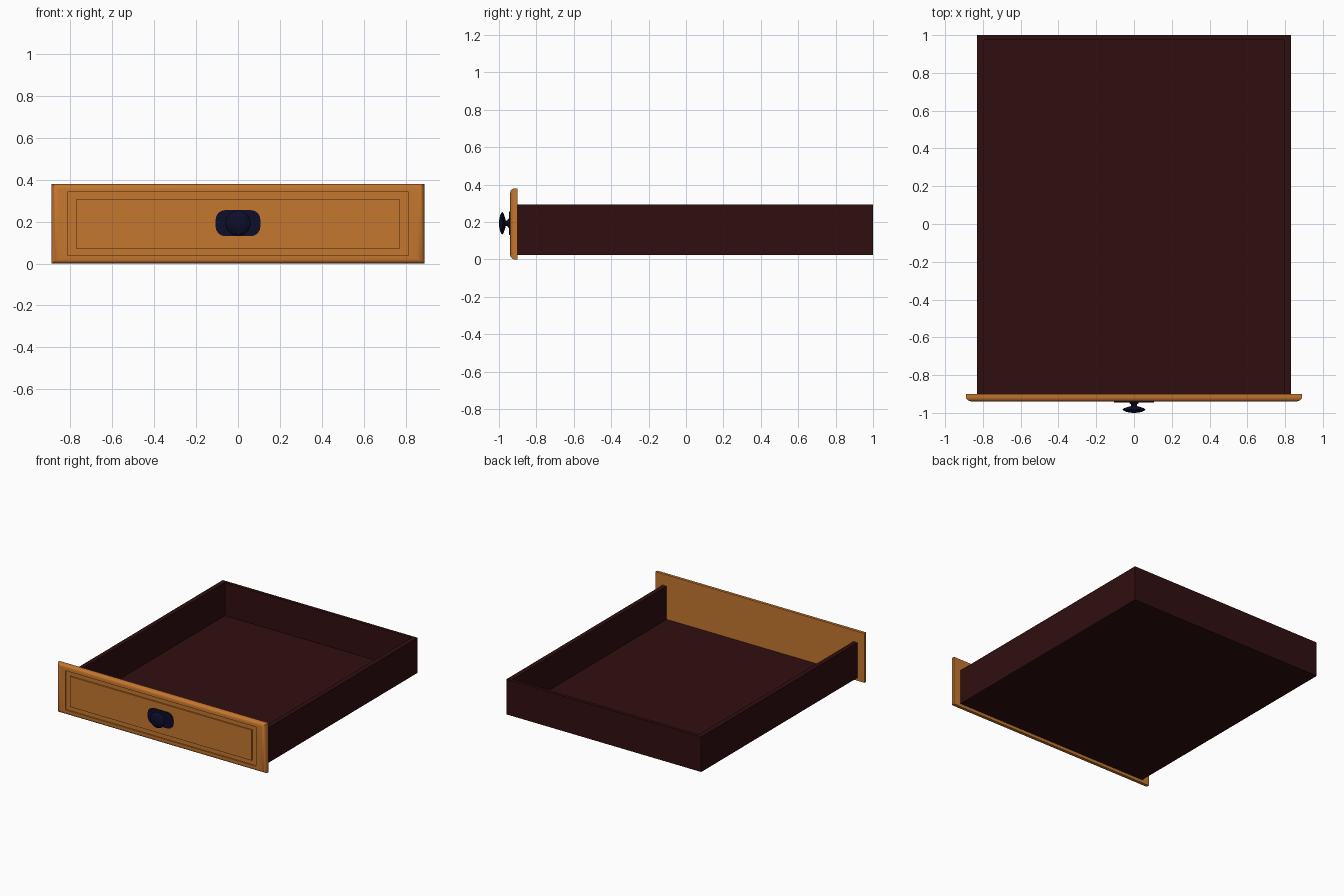
import bpy, bmesh, math

cube = bpy.data.objects.get("Cube")
if cube:
    bpy.data.objects.remove(cube, do_unlink=True)


def material(name, color):
    m = bpy.data.materials.new(name)
    m.use_nodes = True
    m.diffuse_color = (*color, 1)
    bsdf = m.node_tree.nodes["Principled BSDF"]
    bsdf.inputs["Base Color"].default_value = (*color, 1)
    bsdf.inputs["Roughness"].default_value = 0.6
    return m


orange_wood = material("orange wood", (0.56, 0.185, 0.028))
dark_wood = material("dark wood", (0.030, 0.0045, 0.005))
dark_metal = material("dark metal", (0.004, 0.004, 0.022))


def finish(name, bm, mat, smooth=None):
    bmesh.ops.recalc_face_normals(bm, faces=bm.faces)
    mesh = bpy.data.meshes.new(name)
    bm.to_mesh(mesh)
    bm.free()
    mesh.materials.append(mat)
    obj = bpy.data.objects.new(name, mesh)
    bpy.context.collection.objects.link(obj)
    if smooth:
        bpy.ops.object.select_all(action='DESELECT')
        bpy.context.view_layer.objects.active = obj
        obj.select_set(True)
        bpy.ops.object.shade_smooth_by_angle(angle=math.radians(smooth))
    return obj


def loft(bm, rings):
    """Join closed rings of equal length and cap both ends."""
    loops = [[bm.verts.new(p) for p in ring] for ring in rings]
    n = len(loops[0])
    for a, b in zip(loops, loops[1:]):
        for i in range(n):
            j = (i + 1) % n
            bm.faces.new((a[i], a[j], b[j], b[i]))
    bm.faces.new(loops[0])
    bm.faces.new(loops[-1])


def rectangle(hx, hz, y, cz):
    return [(sx * hx, y, cz + sz * hz)
            for sx, sz in ((-1, -1), (1, -1), (1, 1), (-1, 1))]


# Tray: solid block whose top is inset and sunk; the front end stays open
W, BACK, FRONT, LOW, HIGH, FLOOR = 0.83, 1.0, -0.90, 0.023, 0.293, 0.038
WALL, BACK_WALL = 0.035, 0.025
bm = bmesh.new()
outline = [(-W, FRONT), (-W, BACK), (W, BACK), (W, FRONT),
           (W - WALL, FRONT), (W - WALL, BACK - BACK_WALL),
           (WALL - W, BACK - BACK_WALL), (WALL - W, FRONT)]
loft(bm, [[(x, y, z) for x, y in outline] for z in (LOW, HIGH)])
finish("tray_walls", bm, dark_wood)

bm = bmesh.new()
xi = W - WALL
loft(bm, [[(-xi, FRONT, z), (xi, FRONT, z), (xi, BACK - BACK_WALL, z),
           (-xi, BACK - BACK_WALL, z)] for z in (LOW, FLOOR)])
finish("tray_floor", bm, dark_wood)

# Front panel: rounded rim, then a groove around a raised field
CZ, HX, HZ, FACE = 0.19, 0.89, 0.19, -0.94
rings = [rectangle(HX, HZ, FRONT, CZ)]
for k in range(7):
    a = k / 6 * math.pi / 2
    inset = 1 - math.cos(a)
    rings.append(rectangle(HX - 0.035 * inset, HZ - 0.024 * inset,
                           FACE + 0.025 * (1 - math.sin(a)), CZ))
for hx, hz, y in ((0.813, 0.151, FACE), (0.813, 0.151, FACE + 0.01),
                  (0.774, 0.117, FACE + 0.01), (0.774, 0.117, FACE)):
    rings.append(rectangle(hx, hz, y, CZ))
bm = bmesh.new()
loft(bm, rings)
finish("front_panel", bm, orange_wood, 35)

# Handle backplate: thin plate with rounded corners
KZ, PX, PZ, R = 0.193, 0.107, 0.062, 0.045
plate = []
for q, (sx, sz) in enumerate(((1, 1), (-1, 1), (-1, -1), (1, -1))):
    for k in range(5):
        a = (q + k / 4) * math.pi / 2
        plate.append((sx * (PX - R) + R * math.cos(a),
                      KZ + sz * (PZ - R) + R * math.sin(a)))
bm = bmesh.new()
loft(bm, [[(x, y, z) for x, z in plate] for y in (FACE, FACE - 0.006)])
finish("handle_backplate", bm, dark_metal, 30)

# Knob: turned profile of (radius, y) around the y axis
profile = [(0.026, -0.942), (0.024, -0.950), (0.016, -0.955), (0.016, -0.964),
           (0.030, -0.968), (0.050, -0.974), (0.060, -0.981), (0.058, -0.986),
           (0.045, -0.993), (0.025, -0.998), (0.008, -1.0)]
SIDES = 32
bm = bmesh.new()
loft(bm, [[(r * math.cos(2 * math.pi * i / SIDES), y,
            KZ + r * math.sin(2 * math.pi * i / SIDES))
           for i in range(SIDES)] for r, y in profile])
finish("knob", bm, dark_metal, 50)
